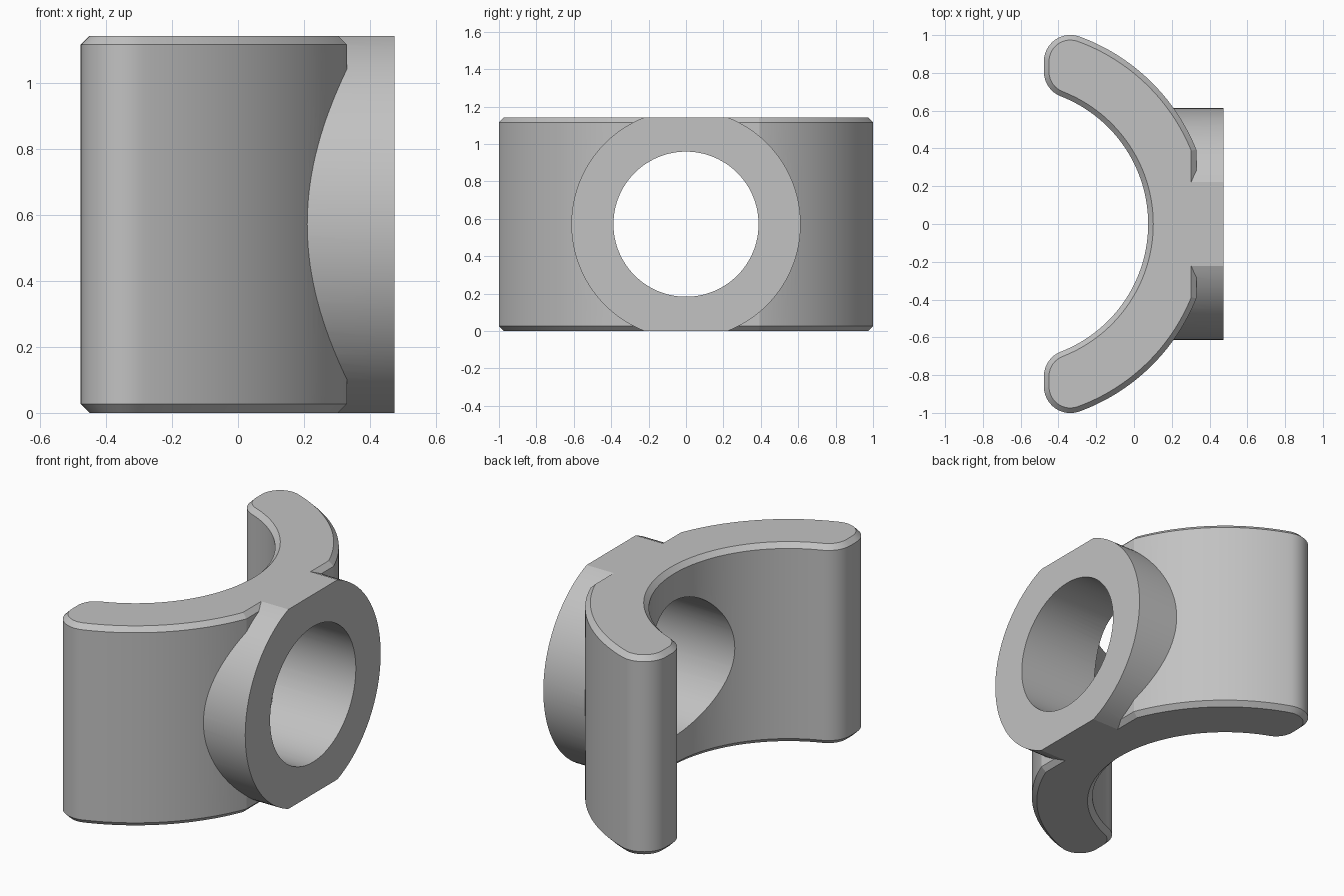
import bpy
import bmesh
import math

cube = bpy.data.objects.get("Cube")
if cube:
    bpy.data.objects.remove(cube, do_unlink=True)

HEIGHT = 1.143
MID = HEIGHT / 2
CHAMFER = 0.027
ARC_X = -0.65                  # centre of the curved saddle
OUTER, INNER = 1.056, 0.725    # saddle radii
FLAT_X, END_X = 0.33, -0.477   # flat behind the collar, flat tips of the arms
FILLET = 0.14
COLLAR, BORE, FACE_X = 0.613, 0.388, 0.475

grey = bpy.data.materials.new("plain grey")
grey.use_nodes = True
colour = (0.54, 0.54, 0.54, 1)
grey.diffuse_color = colour
grey.node_tree.nodes["Principled BSDF"].inputs["Base Color"].default_value = colour


def arc(cx, cy, r, a, b, n):
    return [(cx + r * math.cos(a + (b - a) * i / n),
             cy + r * math.sin(a + (b - a) * i / n)) for i in range(n + 1)]


def saddle_profile(inset):
    """Crescent outline, shrunk evenly by inset."""
    big, small, f = OUTER - inset, INNER + inset, FILLET - inset
    fx = END_X + FILLET
    dx = fx - ARC_X
    y_out = math.sqrt((OUTER - FILLET) ** 2 - dx ** 2)
    y_in = math.sqrt((INNER + FILLET) ** 2 - dx ** 2)
    a_out, a_in = math.atan2(y_out, dx), math.atan2(y_in, dx)
    start = math.acos((FLAT_X - inset - ARC_X) / big)
    half = arc(ARC_X, 0, big, start, a_out, 32)
    half += arc(fx, y_out, f, a_out, math.pi, 12)[1:]
    half += arc(fx, y_in, f, math.pi, math.pi + a_in, 12)
    half += arc(ARC_X, 0, small, a_in, 0, 40)[1:]
    return half + [(x, -y) for x, y in reversed(half[:-1])]


def loft(name, loops):
    """Closed solid through matching loops of points."""
    bm = bmesh.new()
    rings = [[bm.verts.new(p) for p in loop] for loop in loops]
    for low, high in zip(rings, rings[1:]):
        for i in range(len(low)):
            j = (i + 1) % len(low)
            bm.faces.new((low[i], low[j], high[j], high[i]))
    bm.faces.new(rings[0])
    bm.faces.new(rings[-1])
    bmesh.ops.recalc_face_normals(bm, faces=bm.faces)
    mesh = bpy.data.meshes.new(name)
    bm.to_mesh(mesh)
    bm.free()
    mesh.materials.append(grey)
    obj = bpy.data.objects.new(name, mesh)
    bpy.context.collection.objects.link(obj)
    return obj


def along_x(name, outline, x0, x1):
    return loft(name, [[(x, y, z) for y, z in outline] for x in (x0, x1)])


def combine(target, tool, operation):
    mod = target.modifiers.new(operation.lower(), 'BOOLEAN')
    mod.operation, mod.solver, mod.object = operation, 'EXACT', tool
    bpy.context.view_layer.objects.active = target
    bpy.ops.object.modifier_apply(modifier=mod.name)
    bpy.data.objects.remove(tool, do_unlink=True)


# Crescent saddle with chamfered top and bottom rims
levels = [(0, CHAMFER), (CHAMFER, 0), (HEIGHT - CHAMFER, 0), (HEIGHT, CHAMFER)]
saddle = loft("saddle_with_collar",
              [[(x, y, z) for x, y in saddle_profile(inset)] for z, inset in levels])

# Round collar trimmed level with the saddle
reach = math.asin(MID / COLLAR)
side = arc(0, MID, COLLAR, -reach, reach, 48)
side[0], side[-1] = (side[0][0], 0), (side[-1][0], HEIGHT)
collar = along_x("collar", side + [(-y, z) for y, z in reversed(side)], 0.16, FACE_X)
combine(saddle, collar, 'UNION')

# Bore straight through collar and saddle
bore = along_x("bore_cutter", arc(0, MID, BORE, 0, math.tau, 96)[:-1], -0.6, 0.8)
combine(saddle, bore, 'DIFFERENCE')

# Smooth curved walls, crisp edges
bpy.ops.object.select_all(action='DESELECT')
saddle.select_set(True)
bpy.context.view_layer.objects.active = saddle
bpy.ops.object.shade_smooth_by_angle(angle=math.radians(15))
